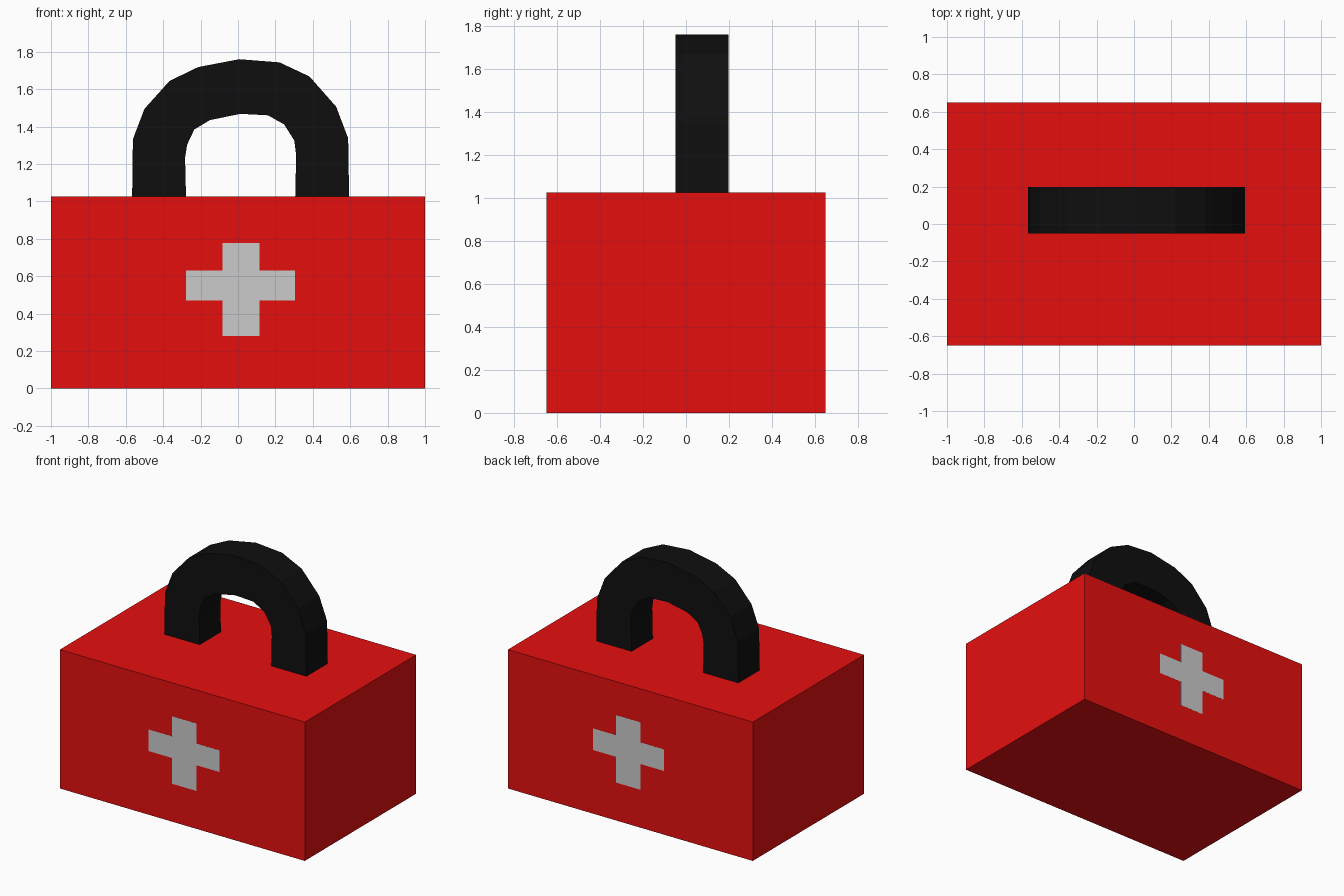
import bpy
import bmesh

if "Cube" in bpy.data.objects:
    bpy.data.objects.remove(bpy.data.objects["Cube"])


def material(name, rgb):
    mat = bpy.data.materials.new(name)
    mat.diffuse_color = (*rgb, 1)
    mat.use_nodes = True
    mat.node_tree.nodes["Principled BSDF"].inputs["Base Color"].default_value = mat.diffuse_color
    return mat


def prism(name, profile, y0, y1, mat=None):
    """Flat-shaded solid: an x/z outline extruded from y0 to y1."""
    bm = bmesh.new()
    face = bm.faces.new([bm.verts.new((x, y0, z)) for x, z in profile])
    side = bmesh.ops.extrude_face_region(bm, geom=[face], use_keep_orig=True)
    moved = [v for v in side["geom"] if isinstance(v, bmesh.types.BMVert)]
    bmesh.ops.translate(bm, verts=moved, vec=(0, y1 - y0, 0))
    bmesh.ops.recalc_face_normals(bm, faces=bm.faces)
    mesh = bpy.data.meshes.new(name)
    bm.to_mesh(mesh)
    bm.free()
    obj = bpy.data.objects.new(name, mesh)
    bpy.context.collection.objects.link(obj)
    if mat:
        mesh.materials.append(mat)
    return obj


red = material("red", (0.79, 0.0047, 0.0047))
black = material("black", (0.0047, 0.0047, 0.0047))

# Case body
TOP, HALF_DEPTH, RAISE = 1.025, 0.65, 0.0005
body_y = HALF_DEPTH - RAISE
prism("case_body", [(-1, 0), (1, 0), (1, TOP), (-1, TOP)], -body_y, body_y, red)

# Cross plates, almost flush, on the front and back
xl, x1, x2, xr = -0.277, -0.083, 0.115, 0.305
zb, z1, z2, zt = 0.28, 0.47, 0.63, 0.778
cross = [(x1, zb), (x2, zb), (x2, z1), (xr, z1), (xr, z2), (x2, z2),
         (x2, zt), (x1, zt), (x1, z2), (xl, z2), (xl, z1), (x1, z1)]
for name, s in (("front_cross", -1), ("back_cross", 1)):
    prism(name, cross, s * (body_y - 0.01), s * HALF_DEPTH)

# Carrying handle: slightly uneven faceted arch
outer = [(-0.566, TOP), (-0.562, 1.332), (-0.5, 1.495), (-0.366, 1.644),
         (-0.213, 1.718), (0.007, 1.76), (0.222, 1.743), (0.382, 1.668),
         (0.525, 1.506), (0.589, 1.337), (0.594, TOP)]
inner = [(-0.278, TOP), (-0.283, 1.233), (-0.272, 1.303), (-0.234, 1.384),
         (-0.149, 1.435), (0.014, 1.468), (0.161, 1.46), (0.247, 1.411),
         (0.301, 1.325), (0.311, 1.248), (0.306, TOP)]
prism("handle", outer + inner[::-1], -0.05, 0.198, black)
